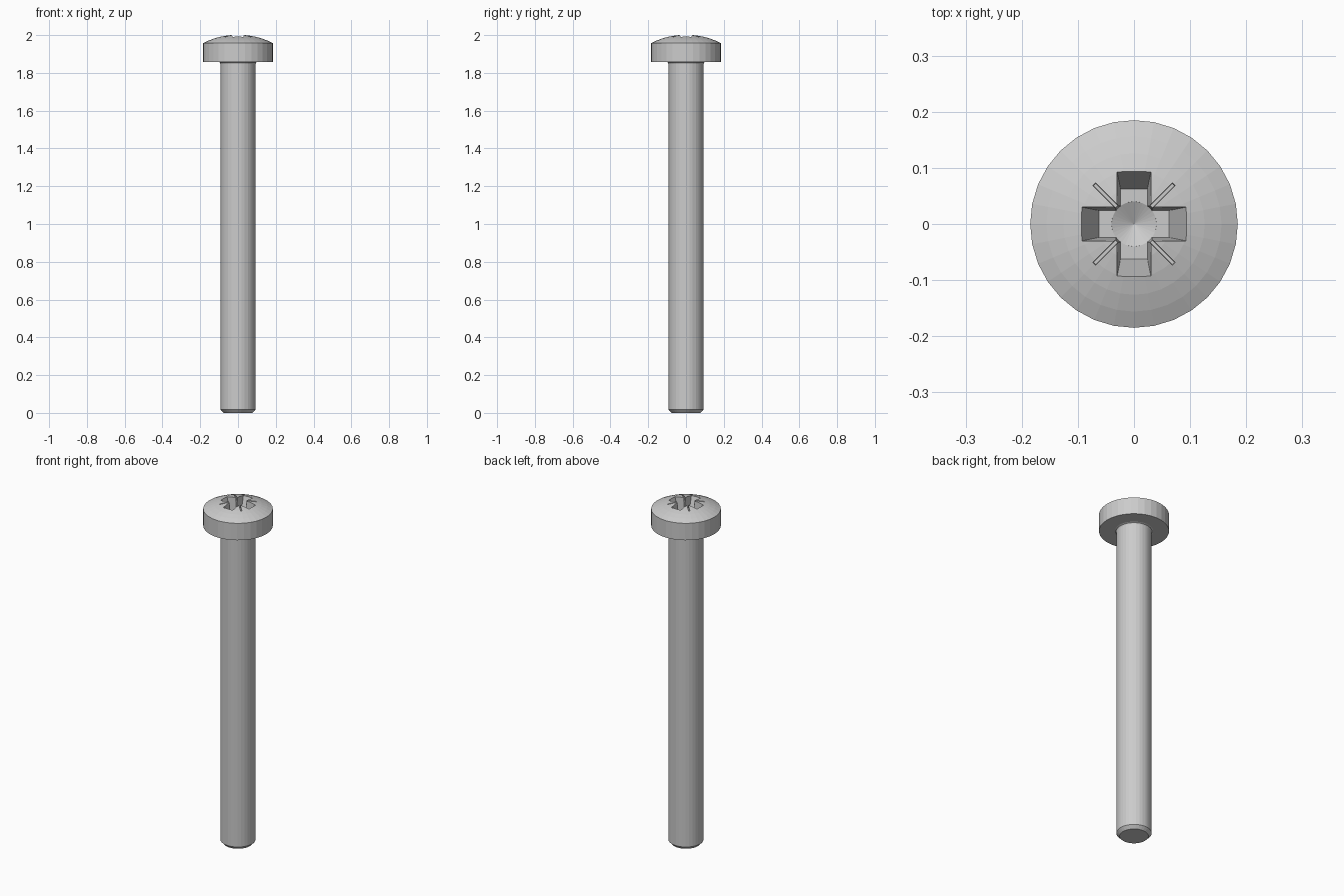
import bpy, bmesh, math
from mathutils import Matrix

if "Cube" in bpy.data.objects:
    bpy.data.objects.remove(bpy.data.objects["Cube"])

SIDES = 32
APEX = 2.003      # dome apex before the recess is cut
RIM = 1.957       # where the dome meets the head's side
HEAD_R = 0.185


def finish(name, bm):
    bmesh.ops.recalc_face_normals(bm, faces=bm.faces)
    mesh = bpy.data.meshes.new(name)
    bm.to_mesh(mesh)
    bm.free()
    ob = bpy.data.objects.new(name, mesh)
    bpy.context.collection.objects.link(ob)
    return ob


def lathe(name, profile, sides=SIDES):
    """Revolve an (r, z) profile that starts and ends on the axis."""
    bm = bmesh.new()
    verts = [bm.verts.new((r, 0, z)) for r, z in profile]
    edges = [bm.edges.new(pair) for pair in zip(verts, verts[1:])]
    bmesh.ops.spin(bm, geom=verts + edges, cent=(0, 0, 0), axis=(0, 0, 1),
                   angle=2 * math.pi, steps=sides, use_merge=False)
    bmesh.ops.remove_doubles(bm, verts=bm.verts, dist=1e-5)
    return finish(name, bm)


def tapered_bar(name, low, high, z0, z1, angle):
    """Box with half sizes low at z0 and high at z1, turned about z."""
    bm = bmesh.new()
    bmesh.ops.create_cube(bm, size=2)
    for v in bm.verts:
        size, z = (high, z1) if v.co.z > 0 else (low, z0)
        v.co = (v.co.x * size[0], v.co.y * size[1], z)
    bmesh.ops.rotate(bm, verts=bm.verts, matrix=Matrix.Rotation(angle, 3, 'Z'))
    return finish(name, bm)


# Screw body: chamfered tip, plain shank, small fillet and domed head
dome_radius = (HEAD_R ** 2 + (APEX - RIM) ** 2) / (2 * (APEX - RIM))
max_angle = math.asin(HEAD_R / dome_radius)
dome = []
for i in range(7):
    a = max_angle * (1 - i / 6)
    dome.append((dome_radius * math.sin(a),
                 APEX - dome_radius * (1 - math.cos(a))))
screw = lathe("screw", [(0, 0), (0.076, 0), (0.093, 0.018), (0.093, 1.848),
                        (0.0955, 1.855), (0.102, 1.858), (HEAD_R, 1.858)] + dome)

# Recess cutters: two tapered cross slots, conical core, diagonal tick marks
cutters = [
    tapered_bar("slot_cutter", (0.062, 0.024), (0.103, 0.032), 1.9, 2.02, a)
    for a in (0, math.pi / 2)]
cutters.append(lathe("core_cutter", [(0, 1.878), (0.04, 1.8985), (0.046, 2.03), (0, 2.03)]))
cutters += [
    tapered_bar("tick_cutter", (0.099, 0.003), (0.103, 0.0045), 1.975, 2.025, a)
    for a in (math.pi / 4, -math.pi / 4)]

for cutter in cutters:
    cutter.hide_render = True
    mod = screw.modifiers.new("recess", 'BOOLEAN')
    mod.operation = 'DIFFERENCE'
    mod.solver = 'EXACT'
    mod.object = cutter

# Bake the cuts and remove the helpers
bpy.context.view_layer.update()
graph = bpy.context.evaluated_depsgraph_get()
baked = bpy.data.meshes.new_from_object(screw.evaluated_get(graph))
screw.modifiers.clear()
screw.data = baked
for cutter in cutters:
    bpy.data.objects.remove(cutter)
